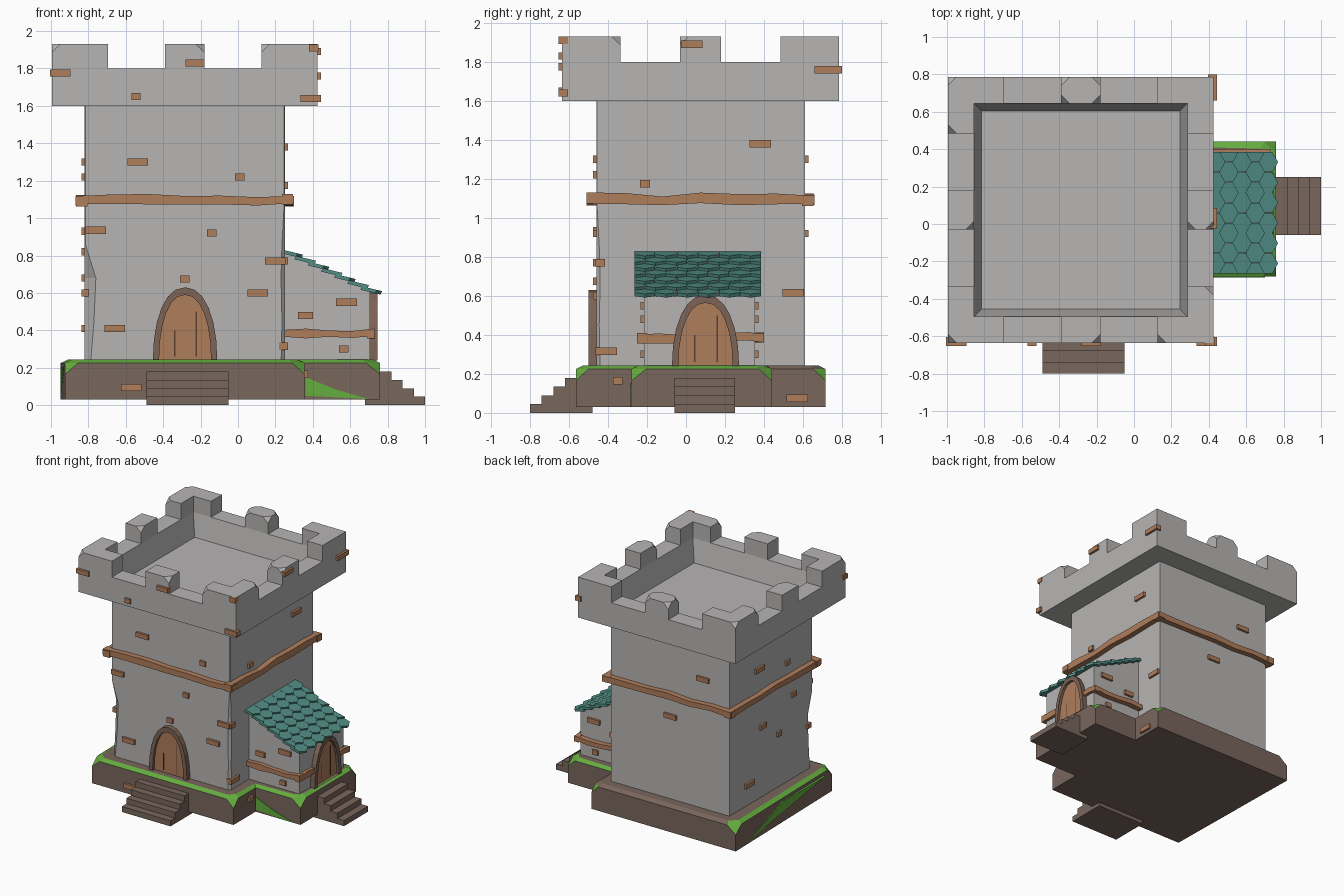
import bpy, bmesh, math, random
from mathutils import Vector

if "Cube" in bpy.data.objects:
    bpy.data.objects.remove(bpy.data.objects["Cube"])
random.seed(4)

def material(name, rgb):
    m = bpy.data.materials.new(name)
    m.diffuse_color = (*rgb, 1)
    m.use_nodes = True
    m.node_tree.nodes["Principled BSDF"].inputs["Base Color"].default_value = m.diffuse_color
    return m

STONE = material("grey stone", (0.47, 0.46, 0.455))
WOOD = material("orange wood", (0.43, 0.205, 0.105))
EARTH = material("brown earth", (0.19, 0.133, 0.108))
GRASS = material("green grass", (0.13, 0.42, 0.05))
TEAL = material("teal tile", (0.085, 0.27, 0.235))
FRAME = material("dark frame", (0.20, 0.125, 0.09))
GAP = material("plank gap", (0.10, 0.05, 0.03))

CX, CY = -0.285, 0.075       # tower centre

def finish(name, bm, *mats):
    bmesh.ops.recalc_face_normals(bm, faces=bm.faces)
    me = bpy.data.meshes.new(name)
    bm.to_mesh(me)
    bm.free()
    for m in mats:
        me.materials.append(m)
    ob = bpy.data.objects.new(name, me)
    bpy.context.collection.objects.link(ob)
    return ob

def loft(bm, rings, caps=True, closed=False):
    """Skin a list of equally long point rings."""
    vs = [[bm.verts.new(p) for p in r] for r in rings]
    n = len(vs[0])
    pairs = list(zip(vs, vs[1:])) + ([(vs[-1], vs[0])] if closed else [])
    for a, b in pairs:
        for i in range(n):
            bm.faces.new((a[i], a[(i + 1) % n], b[(i + 1) % n], b[i]))
    if caps:
        bm.faces.new(vs[0])
        bm.faces.new(vs[-1])
    return vs

def prism(bm, pts, place, a, b):
    return loft(bm, [[place(u, v, w) for u, v in pts] for w in (a, b)])

def box(bm, lo, hi):
    (x0, y0, z0), (x1, y1, z1) = lo, hi
    prism(bm, [(x0, y0), (x1, y0), (x1, y1), (x0, y1)], lambda u, v, w: (u, v, w), z0, z1)

# wall frames: u along the wall, v up, w outward depth coordinate
def facing_front(u, v, w): return (u, w, v)
def facing_right(u, v, w): return (w, u, v)
def upright(u, v, w): return (u, v, w)

# ---- earth base with cut grassy corners
outline = [(-.925, -.565), (.355, -.565), (.355, -.28), (.76, -.28),
           (.76, .44), (.355, .44), (.355, .715), (-.95, .715)]
bm = bmesh.new()
n = len(outline)
low, mid, top = [], [], []
for i, p in enumerate(outline):
    p = Vector(p)
    prv, nxt = Vector(outline[i - 1]), Vector(outline[(i + 1) % n])
    low.append(bm.verts.new((*p, .03)))
    if i in (2, 5):          # inner corners stay sharp
        v = bm.verts.new((*p, .225))
        mid.append(v)
        top.append([v])
    else:
        c = random.uniform(.06, .1)
        mid.append(bm.verts.new((*p, .165)))
        top.append([bm.verts.new((*(p + (q - p).normalized() * c), .225)) for q in (prv, nxt)])
for i in range(n):
    j = (i + 1) % n
    loop = [low[i], low[j], mid[j], top[j][0], top[i][-1], mid[i]]
    bm.faces.new(list(dict.fromkeys(loop)))
    if len(top[i]) == 2:
        bm.faces.new((mid[i], top[i][0], top[i][1])).material_index = 1
bm.faces.new(low)
cap = bm.faces.new([v for t in top for v in t])
bmesh.ops.recalc_face_normals(bm, faces=bm.faces)
strip = bmesh.ops.inset_region(bm, faces=[cap], thickness=.04, depth=.018)["faces"]
for f in strip:
    c = f.calc_center_median()
    f.material_index = int(c.y < -.2 or c.x < -.8 or c.x > .5)
finish("earth_base", bm, EARTH, GRASS)

# grass patches on the base sides
bm = bmesh.new()
prism(bm, [(.36, .05), (.70, .032), (.52, .085), (.36, .15)], facing_front, -.285, -.275)
prism(bm, [(-.45, .20), (.1, .2), (.55, .05), (.2, .1)], facing_right, -.948, -.93)
finish("grass_patches", bm, GRASS)

# ---- stairs
def stairs(name, outer, inner, sgn, place, a, b):
    pts = [(inner, 0), (outer, 0)]
    for i in range(4):
        pts += [(outer - sgn * .06 * i, .045 * (i + 1)), (outer - sgn * .06 * (i + 1), .045 * (i + 1))]
    pts += [(outer - sgn * .25, .178), (outer - sgn * .25, .03), (inner, .03)]
    bm = bmesh.new()
    prism(bm, pts, place, a, b)
    finish(name, bm, EARTH)

stairs("front_stairs", -.80, -.48, -1, facing_right, -.49, -.05)
stairs("side_stairs", 1.0, .68, 1, facing_front, -.06, .25)

# ---- tower body, worn front corners
bm = bmesh.new()
rings = []
x0, x1, y0, y1 = CX - .535, CX + .535, CY - .535, CY + .535
for z, c, d in [(.2, .03, .02), (.45, .05, .015), (.68, .06, .02), (.86, .004, .015), (1.06, .004, .004), (1.61, .004, .004)]:
    rings.append([(x0, y0 + c, z), (x0 + c, y0, z), (x1 - d, y0, z), (x1, y0 + d, z), (x1, y1, z), (x0, y1, z)])
loft(bm, rings)
finish("tower_body", bm, STONE)

# ---- crown: parapet with sunken floor, then merlons
bm = bmesh.new()
def square(h, z):
    return [(CX + sx * h, CY + sy * h, z) for sx, sy in ((-1, -1), (1, -1), (1, 1), (-1, 1))]
loft(bm, [square(.53, 1.62), square(.57, 1.8), square(.71, 1.8), square(.71, 1.6)])
finish("parapet", bm, STONE)

corner = [(.71, .71), (.41, .71), (.41, .57), (.57, .57), (.57, .41), (.71, .41)]
middle = [(.105, .57), (.105, .71), (-.105, .71), (-.105, .57)]
bm = bmesh.new()
chips = []
for k in range(4):
    c, s = round(math.cos(k * math.pi / 2)), round(math.sin(k * math.pi / 2))
    def place(u, v, w): return (CX + c * u - s * v, CY + s * u + c * v, w)
    for shape, outer in ((corner, (0, 1, 5)), (middle, (0, 1, 2, 3))):
        vs = prism(bm, shape, place, 1.8, 1.93)
        chips += [vs[1][i] for i in outer if random.random() < .6]
bmesh.ops.bevel(bm, geom=chips, offset=.045, segments=1, affect='VERTICES', clamp_overlap=True)
finish("merlons", bm, STONE)

# ---- wavy wooden beams
def beam(bm, place, lo, hi, w0, w1, z, h, segs):
    rings = []
    for i in range(segs + 1):
        u = lo + (hi - lo) * i / segs
        dz, g = random.uniform(-.008, .008), random.uniform(-.006, .004)
        rings.append([place(u, z + dz - h / 2 - g, w0), place(u, z + dz + h / 2 + g, w0),
                      place(u, z + dz + h / 2 + g, w1), place(u, z + dz - h / 2 - g, w1)])
    loft(bm, rings)

bm = bmesh.new()
for side in (-1, 1):
    for place, c in ((facing_front, (CX, CY)), (facing_right, (CY, CX))):
        beam(bm, place, c[0] - .585, c[0] + .585, c[1] + side * .52, c[1] + side * .58, 1.095, .05, 6)
finish("tower_belt", bm, WOOD)

bm = bmesh.new()
beam(bm, facing_front, .24, .73, -.25, -.2, .385, .045, 4)
beam(bm, facing_front, .24, .73, .34, .40, .385, .045, 4)
beam(bm, facing_right, -.25, -.04, .69, .73, .385, .045, 2)
beam(bm, facing_right, .24, .40, .69, .73, .385, .045, 2)
finish("annex_belt", bm, WOOD)

# ---- annex walls with sloped top
bm = bmesh.new()
prism(bm, [(.2, .2), (.705, .2), (.705, .612), (.2, .845)], facing_front, -.215, .355)
finish("annex_walls", bm, STONE)

# ---- annex roof: overlapping pointed tiles
bm = bmesh.new()
ROWS, COLS, LO, HI = 7, 6, -.265, .385
pitch, width = .543 / ROWS, (HI - LO) / COLS
for r in range(ROWS):
    s0 = r * pitch
    def on_roof(u, v, w):
        w += -.022 + .2 * (v - s0)
        return (.25 + .908 * v + .419 * w, u, .85 - .419 * v + .908 * w)
    odd = r % 2
    for k in range(COLS + odd):
        left = LO + (k - odd / 2) * width
        m = left + width / 2
        l, rt = max(left, LO) + .001, min(left + width, HI) - .001
        pts = [(l, s0), (rt, s0), (rt, s0 + pitch), (m, s0 + pitch + .03), (l, s0 + pitch)]
        prism(bm, pts, on_roof, -.02, .0)
finish("roof_tiles", bm, TEAL)

# ---- arched doors
def arch(c, w, h, place, d):
    pts = []
    for i in range(13):
        t = math.pi * i / 12
        pts.append(place(c + w * math.copysign(abs(math.cos(t)) ** .9, math.cos(t)), .24 + h * math.sin(t) ** .95, d))
    return pts

def door(name, c, place, wall, out, w, h):
    back, front, leaf = wall - out * .03, wall + out * .04, wall + out * .018
    bm = bmesh.new()
    loft(bm, [arch(c, w, h, place, back), arch(c, w, h, place, front),
              arch(c, w - .033, h - .04, place, front), arch(c, w - .033, h - .04, place, back)], caps=False, closed=True)
    finish(name + "_frame", bm, FRAME)
    bm = bmesh.new()
    loft(bm, [arch(c, w - .03, h - .037, place, back), arch(c, w - .03, h - .037, place, leaf)])
    finish(name + "_leaf", bm, WOOD)
    bm = bmesh.new()
    for u, z in ((-.055, .40), (.06, .5)):
        prism(bm, [(c + u - .003, .26), (c + u + .003, .26), (c + u + .003, z), (c + u - .003, z)], place, leaf, leaf + out * .002)
    finish(name + "_plank_gaps", bm, GAP)

door("front_door", -.283, facing_front, -.46, -1, .172, .39)
door("side_door", .1, facing_right, .705, 1, .172, .365)

# ---- protruding bricks: (position along wall, height, width)
bm = bmesh.new()
def bricks(place, wall, out, items):
    for u, z, w in items:
        a, b = u - w / 2, u + w / 2
        prism(bm, [(a, z - .019), (b, z - .019), (b, z + .019), (a, z + .019)], place, wall - out * .03, wall + out * .018)

bricks(facing_front, y0, -1, [(-.535, 1.3, .11), (.01, 1.22, .05), (-.76, .935, .11), (-.14, .92, .05),
       (-.285, .675, .05), (-.66, .41, .11), (.2, .77, .11), (.105, .6, .11)])
bricks(facing_front, CY - .71, -1, [(-.95, 1.775, .11), (-.545, 1.65, .05), (-.23, 1.83, .1), (.405, 1.91, .05), (.39, 1.64, .11)])
bricks(facing_front, -.565, -1, [(-.57, .095, .11)])
annex = [(.36, .48, .08), (.58, .55, .11), (.565, .3, .05)]
bricks(facing_front, -.215, -1, annex)
bricks(facing_front, .355, 1, annex)
bricks(facing_front, y1, 1, [(-.585, 1.3, .11), (-.29, .92, .11)])
bricks(facing_right, x1, 1, [(.38, 1.38, .11), (-.21, 1.175, .05), (.55, .615, .11), (-.41, .315, .11), (-.44, .77, .05)])
bricks(facing_right, CX + .71, 1, [(.03, 1.89, .11), (.73, 1.76, .14)])
bricks(facing_right, .355, 1, [(-.35, .165, .05), (.57, .075, .11)])
bricks(facing_right, x0, -1, [(.23, 1.3, .11), (-.13, 1.22, .05), (-.21, .93, .05), (.19, .82, .08),
       (-.02, .68, .05), (-.40, .6, .05), (.36, .41, .11)])
finish("bricks", bm, WOOD)
